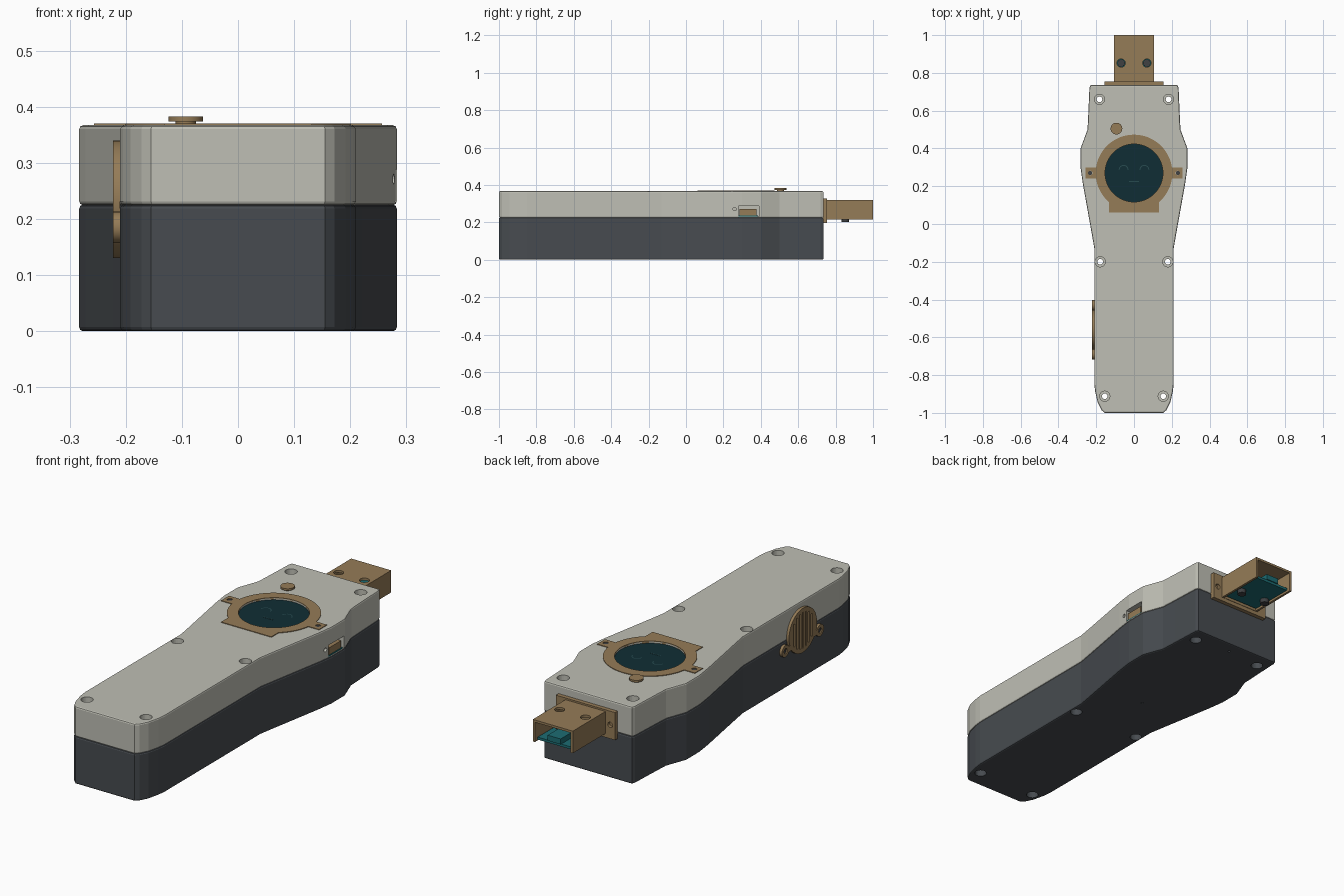
import bpy, bmesh, math
from mathutils import Matrix, Vector

cube = bpy.data.objects.get("Cube")
if cube:
    bpy.data.objects.remove(cube, do_unlink=True)


def material(name, rgb):
    m = bpy.data.materials.new(name)
    m.use_nodes = True
    m.diffuse_color = (*rgb, 1)
    bsdf = next(n for n in m.node_tree.nodes if n.type == "BSDF_PRINCIPLED")
    bsdf.inputs["Base Color"].default_value = (*rgb, 1)
    return m


LIGHT = material("warm light grey", (0.52, 0.52, 0.46))
DARK = material("slate grey", (0.063, 0.071, 0.080))
TAN = material("tan", (0.30, 0.20, 0.095))
SCREEN = material("deep teal", (0.005, 0.027, 0.035))
BOARD = material("board teal", (0.012, 0.15, 0.17))
FACE = material("muted teal", (0.02, 0.07, 0.08))
SCREW = material("dark steel", (0.05, 0.052, 0.055))


def finish(name, bm, mat):
    bmesh.ops.recalc_face_normals(bm, faces=bm.faces[:])
    me = bpy.data.meshes.new(name)
    bm.to_mesh(me)
    bm.free()
    ob = bpy.data.objects.new(name, me)
    bpy.context.scene.collection.objects.link(ob)
    if mat:
        me.materials.append(mat)
    return ob


def box(name, lo, hi, mat=None):
    lo, hi = Vector(lo), Vector(hi)
    bm = bmesh.new()
    bmesh.ops.create_cube(bm, size=1, matrix=Matrix.Translation((lo + hi) / 2)
                          @ Matrix.Diagonal((*(hi - lo), 1)))
    return finish(name, bm, mat)


def rod(name, center, radius, length, mat=None, axis="Z", sides=32):
    turn = {"Z": Matrix(), "X": Matrix.Rotation(math.pi / 2, 4, "Y"),
            "Y": Matrix.Rotation(math.pi / 2, 4, "X")}[axis]
    bm = bmesh.new()
    bmesh.ops.create_cone(bm, cap_ends=True, segments=sides, radius1=radius,
                          radius2=radius, depth=length,
                          matrix=Matrix.Translation(center) @ turn)
    return finish(name, bm, mat)


def combine(ob, other, operation="DIFFERENCE"):
    mod = ob.modifiers.new("combine", "BOOLEAN")
    mod.operation, mod.solver, mod.object = operation, "EXACT", other
    deps = bpy.context.evaluated_depsgraph_get()
    result = bpy.data.meshes.new_from_object(ob.evaluated_get(deps))
    ob.modifiers.clear()
    ob.data = result
    bpy.data.objects.remove(other, do_unlink=True)


# Shell halves: one symmetrical outline, extruded, horizontal rims rounded
HALF = [(0.155, -1.0), (0.172, -0.985), (0.192, -0.945), (0.205, -0.89),
        (0.21, -0.85), (0.21, -0.13), (0.222, -0.06), (0.272, 0.22),
        (0.283, 0.30), (0.283, 0.40), (0.246, 0.50), (0.242, 0.58),
        (0.236, 0.72), (0.23, 0.735)]
OUTLINE = HALF + [(-x, y) for x, y in reversed(HALF)]


def shell(name, z0, z1, mat):
    bm = bmesh.new()
    base = bm.faces.new([bm.verts.new((x, y, z0)) for x, y in OUTLINE])
    up = bmesh.ops.extrude_face_region(bm, geom=[base])["geom"]
    bmesh.ops.translate(bm, vec=(0, 0, z1 - z0),
                        verts=[g for g in up if isinstance(g, bmesh.types.BMVert)])
    rims = [e for e in bm.edges if abs(e.verts[0].co.z - e.verts[1].co.z) < 1e-5]
    bmesh.ops.bevel(bm, geom=rims, offset=0.007, segments=2, profile=0.5,
                    affect="EDGES")
    return finish(name, bm, mat)


lower = shell("lower_shell", 0, 0.2255, DARK)
upper = shell("upper_shell", 0.2245, 0.367, LIGHT)

# Through holes with wide counterbores on both sides
for x, y in ((0.183, 0.66), (0.179, -0.2), (0.155, -0.912)):
    for s in (-1, 1):
        for part in (lower, upper):
            combine(part, rod("cut", (s * x, y, 0.18), 0.015, 0.5, sides=20))
        combine(upper, rod("cut", (s * x, y, 0.367), 0.027, 0.07, sides=24))
        combine(lower, rod("cut", (s * x, y, 0), 0.027, 0.07, sides=24))
for y in (0.68, 0.06):
    combine(lower, rod("cut", (0, y, 0), 0.006, 0.03, sides=12))

# Display pocket and side port opening
combine(upper, rod("cut", (0, 0.27, 0.367), 0.153, 0.03, sides=64))
combine(upper, box("cut", (0.22, 0.28, 0.23), (0.3, 0.39, 0.288)))
combine(upper, rod("cut", (0.28, 0.26, 0.271), 0.009, 0.08, axis="X", sides=16))
box("port_board", (0.2, 0.282, 0.226), (0.279, 0.386, 0.236), BOARD)
box("port_socket", (0.21, 0.287, 0.236), (0.277, 0.378, 0.27), TAN)

# Display bezel: ring with a foot and two screw ears
bezel = rod("display_bezel", (0, 0.27, 0.36), 0.203, 0.02, TAN, sides=64)
combine(bezel, box("add", (-0.132, 0.062, 0.35), (0.132, 0.25, 0.37), TAN), "UNION")
combine(bezel, box("add", (-0.257, 0.241, 0.35), (0.257, 0.3, 0.37), TAN), "UNION")
combine(bezel, rod("cut", (0, 0.27, 0.36), 0.153, 0.1, sides=64))
for s in (-1, 1):
    combine(bezel, rod("cut", (s * 0.232, 0.27, 0.375), 0.012, 0.03, sides=16))
    rod("bezel_screw", (s * 0.232, 0.27, 0.364), 0.011, 0.008, SCREW, sides=16)
rod("display", (0, 0.27, 0.355), 0.154, 0.01, SCREEN, sides=64)


# Face on the display: arched eyes and a flat mouth
def arc(name, x, y, r, width):
    bm = bmesh.new()
    rows = []
    for i in range(13):
        a = math.pi * i / 12
        rows.append([bm.verts.new((x + k * math.cos(a), y + k * math.sin(a), 0.3608))
                     for k in (r, r - width)])
    for p, q in zip(rows, rows[1:]):
        bm.faces.new((p[0], q[0], q[1], p[1]))
    return finish(name, bm, FACE)


for s, side in ((1, "left"), (-1, "right")):
    arc(side + "_eye", s * 0.055, 0.287, 0.026, 0.005)
box("mouth", (-0.026, 0.223, 0.359), (0.026, 0.228, 0.361), FACE)

# Push button
rod("button_stem", (-0.093, 0.505, 0.365), 0.018, 0.022, TAN)
rod("button_cap", (-0.093, 0.505, 0.3785), 0.031, 0.009, TAN)

# Round slatted grille on the right-hand side
GY, GZ = -0.56, 0.235
grille = rod("speaker_grille", (-0.2165, GY, GZ), 0.105, 0.013, TAN, "X", 48)
for s in (-1, 1):
    y = GY + s * 0.13
    combine(grille, box("add", (-0.223, min(y, GY), 0.172), (-0.21, max(y, GY), 0.198),
                        TAN), "UNION")
    combine(grille, rod("add", (-0.2165, y, 0.185), 0.028, 0.013, TAN, "X", 24), "UNION")
    combine(grille, rod("cut", (-0.223, y, 0.185), 0.012, 0.018, axis="X", sides=16))
    rod("grille_screw", (-0.214, y, 0.185), 0.011, 0.008, SCREW, "X", 16)
for i in range(-3, 4):
    y = GY + i * 0.022
    h = math.sqrt(0.085 ** 2 - (i * 0.022) ** 2)
    combine(grille, box("cut", (-0.24, y - 0.005, GZ - h), (-0.2135, y + 0.005, GZ + h)))

# Rear sensor: flange and a hood open at the back and underneath
flange = box("hood_flange", (-0.155, 0.733, 0.197), (0.155, 0.755, 0.328), TAN)
hood = box("sensor_hood", (-0.105, 0.75, 0.215), (0.105, 1.0, 0.32), TAN)
combine(hood, box("cut", (-0.094, 0.757, 0.1), (0.094, 1.1, 0.309)))
for s in (-1, 1):
    combine(flange, rod("cut", (s * 0.13, 0.755, 0.263), 0.013, 0.03, axis="Y", sides=16))
    combine(hood, rod("cut", (s * 0.068, 0.852, 0.32), 0.022, 0.06, sides=24))
    rod("sensor_screw", (s * 0.068, 0.852, 0.226), 0.02, 0.05, SCREW, sides=24)
box("sensor_board", (-0.09, 0.765, 0.222), (0.09, 0.985, 0.234), BOARD)
box("sensor_block", (-0.034, 0.91, 0.234), (0.034, 0.99, 0.26), BOARD)

# Smooth the round parts, keep edges crisp
bpy.ops.object.select_all(action="DESELECT")
for ob in bpy.context.scene.objects:
    if ob.type == "MESH" and ("button" in ob.name or "screw" in ob.name
                              or ob.name in ("display_bezel", "display", "speaker_grille")):
        ob.select_set(True)
        bpy.context.view_layer.objects.active = ob
bpy.ops.object.shade_smooth_by_angle(angle=math.radians(30))
